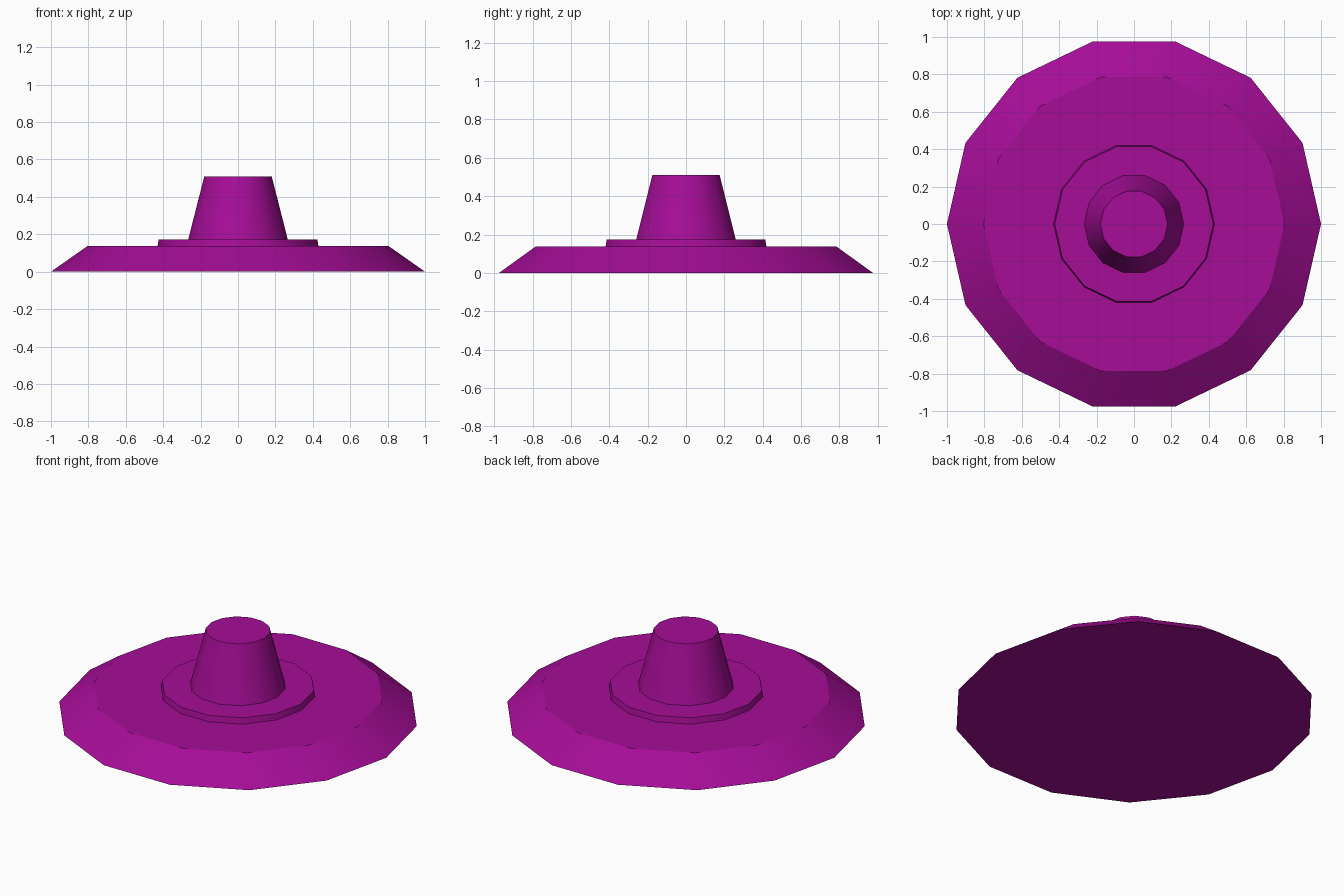
import bpy
import bmesh
import math

if "Cube" in bpy.data.objects:
    bpy.data.objects.remove(bpy.data.objects["Cube"])

SIDES = 14

mat = bpy.data.materials.new("magenta")
mat.diffuse_color = (0.38, 0.004, 0.31, 1)
mat.use_nodes = True
mat.node_tree.nodes["Principled BSDF"].inputs["Base Color"].default_value = mat.diffuse_color


def frustum(name, r_low, z_low, r_high, z_high, bottom=False):
    """Tapered 14-sided disc with a corner on the +x axis."""
    bm = bmesh.new()
    rings = []
    for r, z in ((r_low, z_low), (r_high, z_high)):
        rings.append([bm.verts.new((r * math.cos(2 * math.pi * i / SIDES),
                                    r * math.sin(2 * math.pi * i / SIDES), z))
                      for i in range(SIDES)])
    low, high = rings
    for i in range(SIDES):
        j = (i + 1) % SIDES
        bm.faces.new((low[i], low[j], high[j], high[i]))
    bm.faces.new(high)
    if bottom:
        bm.faces.new(low[::-1])
    mesh = bpy.data.meshes.new(name)
    bm.to_mesh(mesh)
    bm.free()
    mesh.materials.append(mat)
    obj = bpy.data.objects.new(name, mesh)
    bpy.context.collection.objects.link(obj)
    # Smooth around the sides, sharp at the rims
    bpy.ops.object.select_all(action='DESELECT')
    obj.select_set(True)
    bpy.context.view_layer.objects.active = obj
    bpy.ops.object.shade_smooth_by_angle(angle=math.radians(30))
    return obj


# Wide sloped base, low collar and tapered post
frustum("base_plate", 1.0, 0.0, 0.805, 0.137, bottom=True)
frustum("collar", 0.43, 0.137, 0.424, 0.173)
frustum("post", 0.266, 0.173, 0.18, 0.51)
